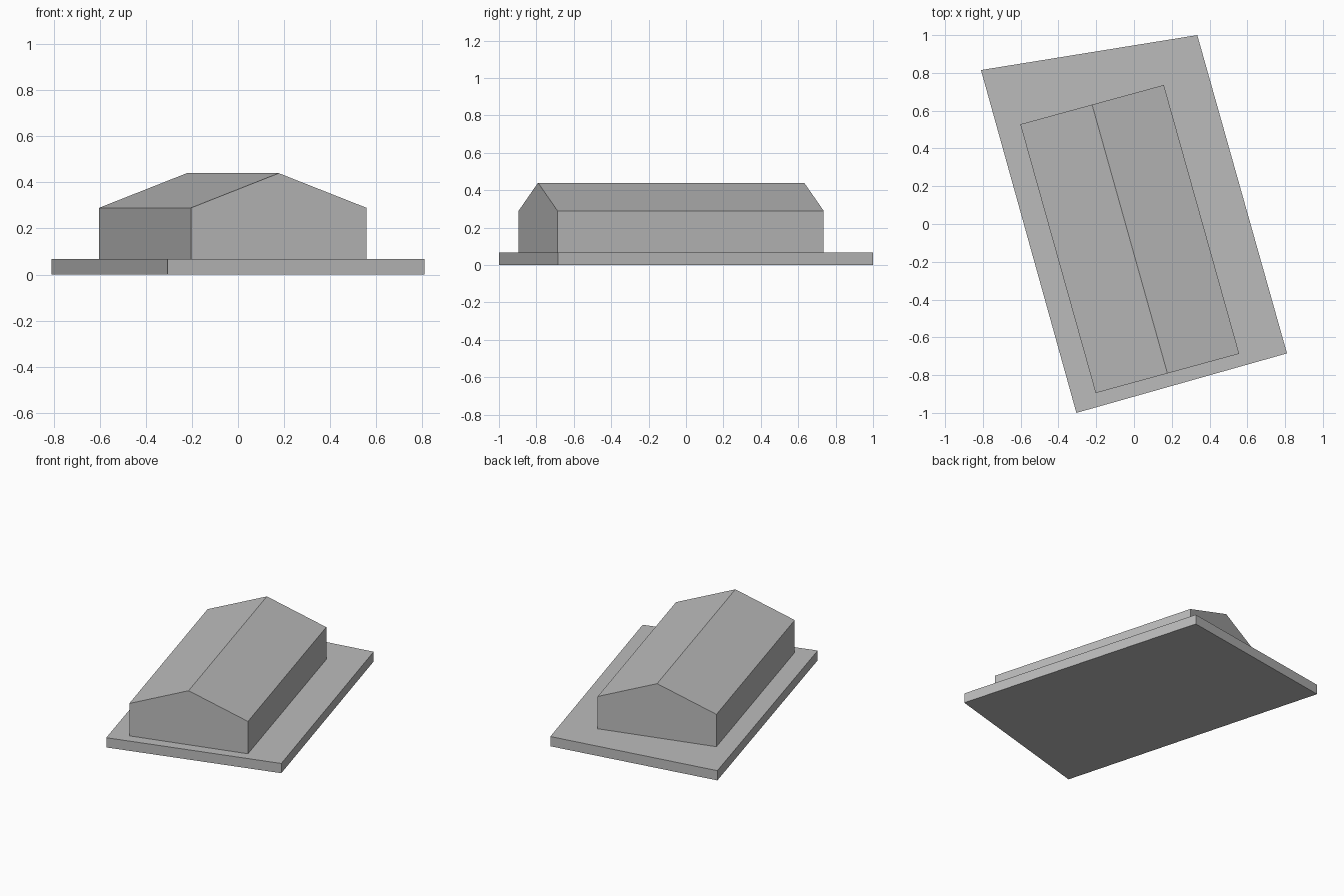
import bpy
import bmesh
from mathutils import Vector

cube = bpy.data.objects.get("Cube")
if cube:
    bpy.data.objects.remove(cube, do_unlink=True)

grey = bpy.data.materials.new("light grey")
grey.use_nodes = True
colour = (0.5, 0.5, 0.5, 1.0)
grey.diffuse_color = colour
grey.node_tree.nodes["Principled BSDF"].inputs["Base Color"].default_value = colour


def loft(name, start, end):
    """Solid prism between two matching outlines."""
    bm = bmesh.new()
    a = [bm.verts.new(p) for p in start]
    b = [bm.verts.new(p) for p in end]
    bm.faces.new(a)
    bm.faces.new(b)
    for i in range(len(a)):
        j = (i + 1) % len(a)
        bm.faces.new((a[i], a[j], b[j], b[i]))
    bmesh.ops.recalc_face_normals(bm, faces=bm.faces[:])
    mesh = bpy.data.meshes.new(name)
    bm.to_mesh(mesh)
    bm.free()
    mesh.materials.append(grey)
    obj = bpy.data.objects.new(name, mesh)
    bpy.context.collection.objects.link(obj)
    return obj


SLAB_TOP, EAVES, RIDGE = 0.067, 0.29, 0.44

# Ground slab: slightly irregular four-sided plot
plot = [(-0.81, 0.815), (-0.305, -1.0), (0.81, -0.685), (0.335, 1.0)]
loft("ground_slab", [(x, y, 0) for x, y in plot],
     [(x, y, SLAB_TOP) for x, y in plot])


def gable(left, right):
    """House-shaped end wall between two ground corners."""
    l, r = Vector(left), Vector(right)
    m = (l + r) / 2
    return [(*l, SLAB_TOP), (*r, SLAB_TOP), (*r, EAVES), (*m, RIDGE), (*l, EAVES)]


# Gabled building, turned to follow the plot
loft("gabled_building",
     gable((-0.203, -0.895), (0.557, -0.687)),
     gable((-0.602, 0.528), (0.158, 0.736)))
